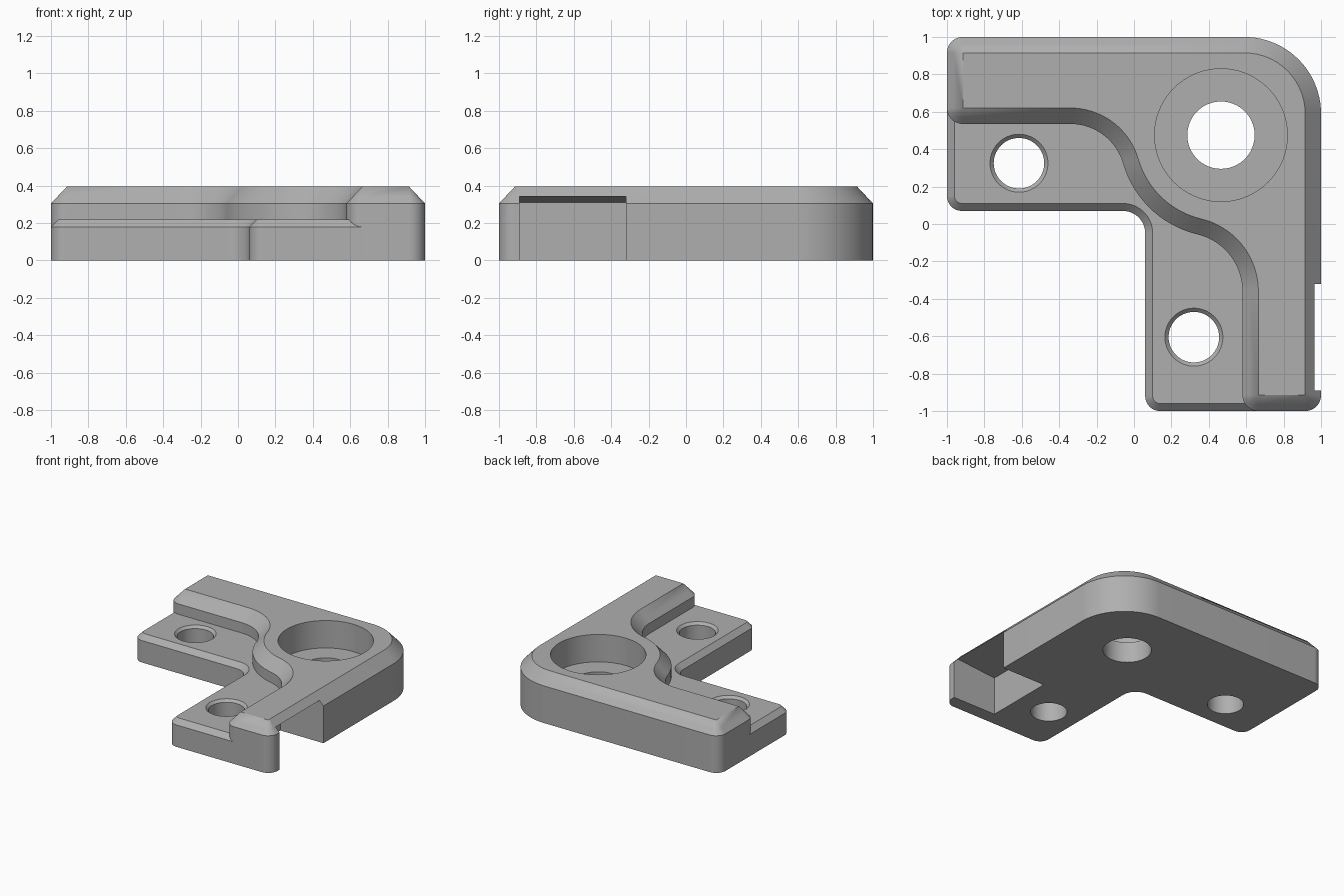
import bpy, bmesh, math

old = bpy.data.objects.get("Cube")
if old:
    bpy.data.objects.remove(old, do_unlink=True)

grey = bpy.data.materials.new("plain grey")
grey.use_nodes = True
COLOR = (0.43, 0.43, 0.43, 1)
grey.diffuse_color = COLOR
grey.node_tree.nodes["Principled BSDF"].inputs["Base Color"].default_value = COLOR


def outline(arcs, inset, z):
    """Points along (cx, cy, radius, start, end) arcs; rising angles are convex."""
    pts = []
    for cx, cy, r, a, b in arcs:
        r = r - inset if b > a else r + inset
        n = max(8, int(abs(b - a) / 4))
        for i in range(n + 1):
            t = math.radians(a + (b - a) * i / n)
            pts.append((cx + r * math.cos(t), cy + r * math.sin(t), z))
    return pts


def bore(x, y, profile):
    """Rings of a round hole from (radius, height) steps."""
    turns = [math.tau * i / 72 for i in range(72)]
    return [[(x + r * math.cos(t), y + r * math.sin(t), z) for t in turns]
            for r, z in profile]


def solid(name, wall_sets, top):
    """Loft every set of rings into walls, then cap the bottom and top around the holes."""
    bm = bmesh.new()
    for rings in wall_sets:
        loops = [[bm.verts.new(p) for p in ring] for ring in rings]
        for lo, hi in zip(loops, loops[1:]):
            for i in range(len(lo)):
                j = (i + 1) % len(lo)
                bm.faces.new((lo[i], lo[j], hi[j], hi[i]))
    bmesh.ops.remove_doubles(bm, verts=bm.verts[:], dist=0.0005)
    for level, up in ((0, -1), (top, 1)):
        rim = [e for e in bm.edges if len(e.link_faces) == 1
               and all(abs(v.co.z - level) < 0.001 for v in e.verts)]
        bmesh.ops.triangle_fill(bm, edges=rim, use_beauty=True, normal=(0, 0, up))
    bmesh.ops.recalc_face_normals(bm, faces=bm.faces[:])
    mesh = bpy.data.meshes.new(name)
    bm.to_mesh(mesh)
    bm.free()
    mesh.materials.append(grey)
    obj = bpy.data.objects.new(name, mesh)
    bpy.context.collection.objects.link(obj)
    return obj


# Raised body: inner edge sweeps around the boss, outer edge has one large corner
R = 0.085
bx, by = 0.465, 0.475
s1, s2 = (-0.34, 0.242), (0.267, -0.36)
a1 = math.degrees(math.atan2(by - s1[1], bx - s1[0]))
a2 = math.degrees(math.atan2(by - s2[1], bx - s2[0]))
sweep = [(*s1, 0.293, 90, a1), (bx, by, 0.545, 180 + a1, 180 + a2), (*s2, 0.313, a2, 0)]
before_pocket = [(R - 1, 0.535 + R, R, 180, 270), *sweep,
                 (0.58 + R, R - 1, R, 180, 270), (1 - R, R - 1, R, 270, 360)]
after_pocket = [(0.59, 0.59, 0.41, 0, 90), (R - 1, 1 - R, R, 90, 180)]


def body_ring(z, inset, inner_x, inner_z):
    """Body outline with a side pocket reaching in to inner_x."""
    x = 1 - inset
    pocket = [(x, -0.89, z), (inner_x, -0.89, inner_z),
              (inner_x, -0.32, inner_z), (x, -0.32, z)]
    return outline(before_pocket, inset, z) + pocket + outline(after_pocket, inset, z)


TOP = 0.395
body_walls = [body_ring(0, 0, 0.61, 0), body_ring(0.305, 0, 0.61, 0.31),
              body_ring(0.342, 0.035, 0.965, 0.342), body_ring(TOP, R, 1 - R, TOP)]
counterbore = bore(bx, by, [(0.18, 0), (0.18, 0.17), (0.355, 0.17), (0.355, TOP)])
body = solid("raised_body", [body_walls, counterbore], TOP)

# Low flange along the inner side, tucked a little way into the body
FLANGE = 0.22
front_edge = [(-0.92, 0.15, 0.08, 180, 270), (-0.06, -0.05, 0.12, 90, 0),
              (0.14, -0.92, 0.08, 180, 270)]


def flange_ring(z, inset):
    edge = inset - 1
    right_tab = [(0.58 + R, edge, z), (0.58 + R, -0.91, z), (0.6, -0.91, z)]
    left_tab = [(-0.91, 0.555, z), (-0.91, 0.535 + R, z), (edge, 0.535 + R, z)]
    hidden_edge = outline(sweep, 0.02, z)[::-1]
    return outline(front_edge, inset, z) + right_tab + hidden_edge + left_tab


flange_walls = [flange_ring(0, 0), flange_ring(0.18, 0), flange_ring(FLANGE, 0.04)]
screw_holes = [bore(x, y, [(0.135, 0), (0.135, 0.2), (0.155, FLANGE)])
               for x, y in ((-0.615, 0.325), (0.32, -0.605))]
flange = solid("mounting_flange", [flange_walls, *screw_holes], FLANGE)

# Smooth the curves, keep the edges crisp
bpy.ops.object.select_all(action="DESELECT")
for part in (body, flange):
    part.select_set(True)
bpy.context.view_layer.objects.active = body
bpy.ops.object.shade_smooth_by_angle(angle=math.radians(25))
